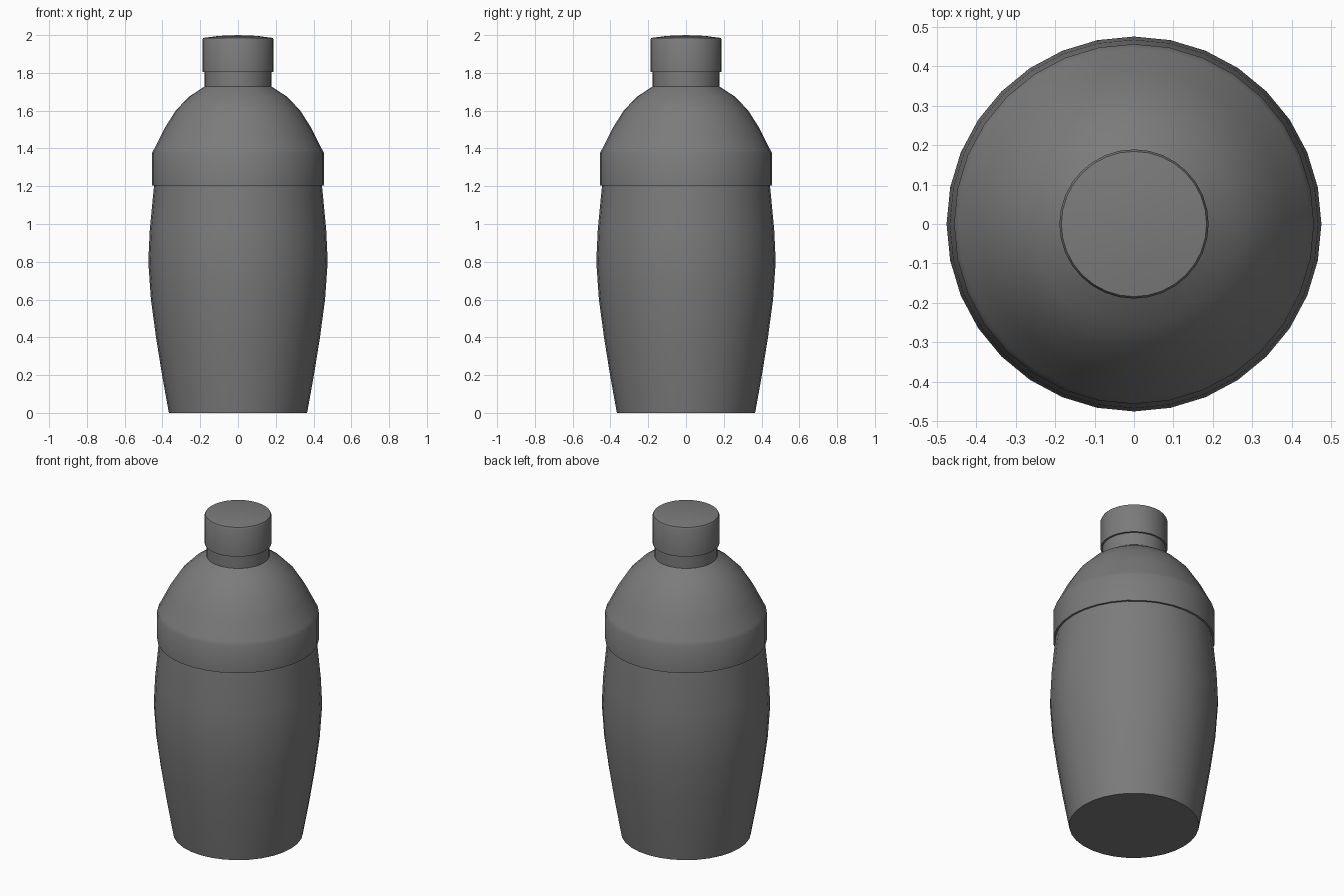
import bpy, bmesh, math

if "Cube" in bpy.data.objects:
    bpy.data.objects.remove(bpy.data.objects["Cube"])

SIDES = 32

steel = bpy.data.materials.new("dark_steel")
steel.diffuse_color = (0.2, 0.2, 0.2, 1)
steel.use_nodes = True
steel.node_tree.nodes["Principled BSDF"].inputs["Base Color"].default_value = steel.diffuse_color

def lathe(name, profile, angle=50):
    """Revolve an (r, z) profile around z; r = 0 ends close at a pole."""
    bm = bmesh.new()
    rings = []
    for r, z in profile:
        if r == 0:
            rings.append([bm.verts.new((0, 0, z))])
        else:
            rings.append([bm.verts.new((r * math.cos(2 * math.pi * i / SIDES),
                                        r * math.sin(2 * math.pi * i / SIDES), z))
                          for i in range(SIDES)])
    for a, b in zip(rings, rings[1:]):
        for i in range(SIDES):
            j = (i + 1) % SIDES
            if len(a) == 1:
                bm.faces.new((a[0], b[j], b[i]))
            elif len(b) == 1:
                bm.faces.new((a[i], a[j], b[0]))
            else:
                bm.faces.new((a[i], a[j], b[j], b[i]))
    bmesh.ops.recalc_face_normals(bm, faces=bm.faces)
    mesh = bpy.data.meshes.new(name)
    bm.to_mesh(mesh)
    bm.free()
    mesh.materials.append(steel)
    obj = bpy.data.objects.new(name, mesh)
    bpy.context.collection.objects.link(obj)
    bpy.ops.object.select_all(action='DESELECT')
    obj.select_set(True)
    bpy.context.view_layer.objects.active = obj
    bpy.ops.object.shade_smooth_by_angle(angle=math.radians(angle))
    return obj

# Tapered tumbler
lathe("shaker_body", [(0, 0), (0.366, 0), (0.402, 0.2), (0.434, 0.4), (0.461, 0.6),
                      (0.475, 0.8), (0.467, 0.97), (0.445, 1.2), (0.435, 1.3), (0, 1.3)])

# Domed strainer lid with straight collar and neck
lathe("strainer_lid", [(0, 1.205), (0.456, 1.205), (0.456, 1.375), (0.445, 1.395),
                       (0.39, 1.505), (0.328, 1.603), (0.258, 1.675), (0.178, 1.727),
                       (0.178, 1.85), (0, 1.85)])

# Small top cap with rounded rim and slightly domed end
lathe("top_cap", [(0, 1.805), (0.189, 1.805), (0.189, 1.975), (0.184, 1.985),
                  (0.10, 1.996), (0, 2.0)])
